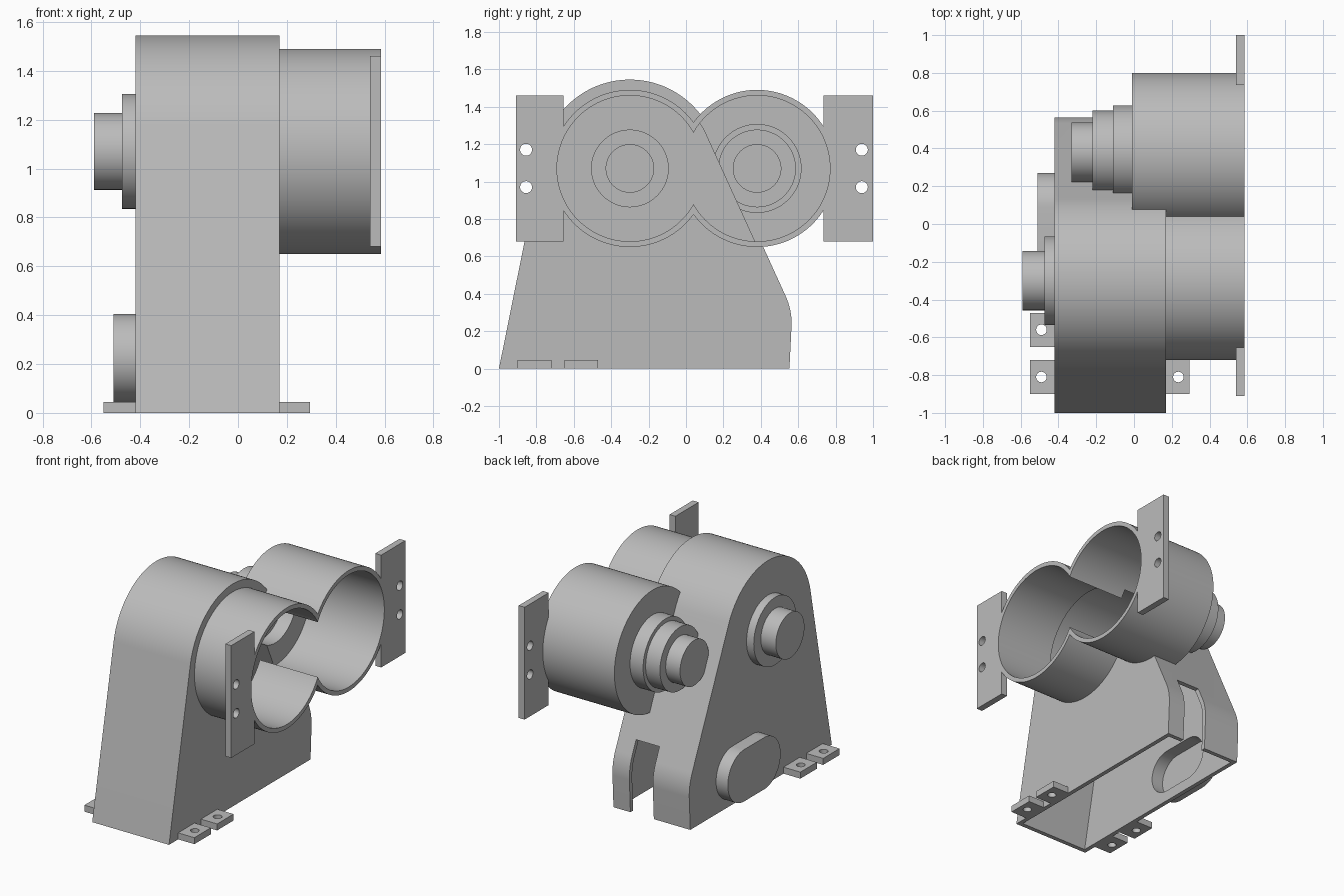
import bpy
import bmesh
from math import sin, cos, radians, pi

cube = bpy.data.objects.get("Cube")
if cube:
    bpy.data.objects.remove(cube, do_unlink=True)

grey = bpy.data.materials.new("plain_grey")
grey.use_nodes = True
grey.diffuse_color = (0.5, 0.5, 0.5, 1)
grey.node_tree.nodes["Principled BSDF"].inputs["Base Color"].default_value = (0.5, 0.5, 0.5, 1)

WALL = 0.03
AXIS_Z = 1.07
BIG_Y, SMALL_Y = -0.30, 0.38


def arc(cy, cz, r, start, end, steps):
    angles = [radians(start + (end - start) * i / steps) for i in range(steps + 1)]
    return [(cy + r * cos(a), cz + r * sin(a)) for a in angles]


def prism(name, profile, x0, x1):
    """Solid made by extruding a (y, z) profile from x0 to x1."""
    bm = bmesh.new()
    face = bm.faces.new([bm.verts.new((x0, y, z)) for y, z in profile])
    new = bmesh.ops.extrude_face_region(bm, geom=[face])["geom"]
    bmesh.ops.translate(bm, vec=(x1 - x0, 0, 0),
                        verts=[v for v in new if isinstance(v, bmesh.types.BMVert)])
    bmesh.ops.recalc_face_normals(bm, faces=bm.faces)
    mesh = bpy.data.meshes.new(name)
    bm.to_mesh(mesh)
    bm.free()
    mesh.materials.append(grey)
    obj = bpy.data.objects.new(name, mesh)
    bpy.context.scene.collection.objects.link(obj)
    return obj


def box(name, x, y, z):
    return prism(name, [(y[0], z[0]), (y[1], z[0]), (y[1], z[1]), (y[0], z[1])], *x)


def disc(name, cy, cz, r, x0, x1, sides=96):
    return prism(name, arc(cy, cz, r, 0, 360 - 360 / sides, sides - 1), x0, x1)


def pin(name, x, y, r):
    """Upright round cutter through a foot."""
    bpy.ops.mesh.primitive_cylinder_add(vertices=32, radius=r, depth=0.3, location=(x, y, 0))
    bpy.context.object.name = name
    return bpy.context.object


def stand_profile(t, bottom):
    """Tapered stand outline, moved inward by t and ending at the given height."""
    left = -1 + t * 1.02 + bottom * 0.2
    right = 0.553 - t + bottom * 0.04
    return (arc(BIG_Y, AXIS_Z, 0.475 - t, 168.6, 24.5, 64)
            + arc(0.2145, 0.242, 0.35 - t, 24.5, -2.6, 16)
            + [(right, bottom), (left, bottom)])


def stadium(y0, y1, cz, r):
    return arc(y1 - r, cz, r, -90, 90, 32) + arc(y0 + r, cz, r, 90, 270, 32)


# Outer solids: stand, two barrels, stepped bosses and the oval cover
housing = prism("gearbox_housing", stand_profile(0, 0), -0.42, 0.17)
solids = [
    disc("large_barrel", BIG_Y, AXIS_Z, 0.42, 0.15, 0.585, 128),
    disc("small_barrel", SMALL_Y, AXIS_Z, 0.42, -0.01, 0.585, 128),
    disc("stand_boss", BIG_Y, AXIS_Z, 0.235, -0.475, -0.40),
    disc("stand_boss_tip", BIG_Y, AXIS_Z, 0.157, -0.59, -0.40),
    disc("barrel_boss", SMALL_Y, AXIS_Z, 0.248, -0.11, 0.01),
    disc("barrel_boss_middle", SMALL_Y, AXIS_Z, 0.22, -0.22, 0.01),
    disc("barrel_boss_tip", SMALL_Y, AXIS_Z, 0.157, -0.33, 0.01),
    prism("oval_cover", stadium(-0.31, 0.27, 0.225, 0.18), -0.51, -0.40),
]

# Hollow spaces
cutters = [
    prism("stand_hollow", stand_profile(WALL, -0.1), -0.39, 0.14),
    disc("large_bore", BIG_Y, AXIS_Z, 0.39, 0.1, 0.7, 128),
    disc("small_bore", SMALL_Y, AXIS_Z, 0.39, 0.02, 0.7, 128),
    disc("stand_boss_hollow", BIG_Y, AXIS_Z, 0.205, -0.445, -0.35),
    disc("stand_boss_tip_hollow", BIG_Y, AXIS_Z, 0.127, -0.56, -0.35),
    disc("barrel_boss_hollow", SMALL_Y, AXIS_Z, 0.235, -0.08, 0.05),
    disc("barrel_boss_middle_hollow", SMALL_Y, AXIS_Z, 0.205, -0.19, 0.05),
    disc("barrel_boss_tip_hollow", SMALL_Y, AXIS_Z, 0.127, -0.30, 0.05),
    prism("oval_cover_hollow", stadium(-0.28, 0.24, 0.225, 0.15), -0.48, -0.35),
    box("back_slot", (-0.14, 0.04), (0.40, 0.7), (-0.1, 0.48)),
]

# Mounting plates beside the barrel mouths, each with two holes
for side, span, hole_y in (("front", (-0.91, -0.655), -0.855), ("back", (0.735, 1.0), 0.94)):
    solids.append(box(side + "_plate", (0.54, 0.585), span, (0.68, 1.46)))
    for z in (0.97, 1.17):
        cutters.append(disc(side + "_plate_hole", hole_y, z, 0.032, 0.5, 0.7, 32))

# Drilled feet on both sides of the stand
for y in (-0.56, -0.81):
    for span, hole_x in (((-0.55, -0.40), -0.49), ((0.15, 0.295), 0.235)):
        solids.append(box("foot", span, (y - 0.09, y + 0.09), (0, 0.045)))
        cutters.append(pin("foot_hole", hole_x, y, 0.028))

# Merge the solids, then carve the hollows
for helpers, operation in ((solids, 'UNION'), (cutters, 'DIFFERENCE')):
    for helper in helpers:
        helper.hide_render = True
        mod = housing.modifiers.new(helper.name, 'BOOLEAN')
        mod.operation = operation
        mod.solver = 'EXACT'
        mod.object = helper

bpy.context.view_layer.update()
result = bpy.data.meshes.new_from_object(
    housing.evaluated_get(bpy.context.evaluated_depsgraph_get()))
housing.modifiers.clear()
housing.data = result
result.materials.clear()
result.materials.append(grey)
result.polygons.foreach_set("material_index", [0] * len(result.polygons))
for helper in solids + cutters:
    bpy.data.objects.remove(helper, do_unlink=True)

# Smooth the round walls and keep the edges crisp
bpy.ops.object.select_all(action='DESELECT')
housing.select_set(True)
bpy.context.view_layer.objects.active = housing
bpy.ops.object.shade_smooth_by_angle(angle=pi / 6)
